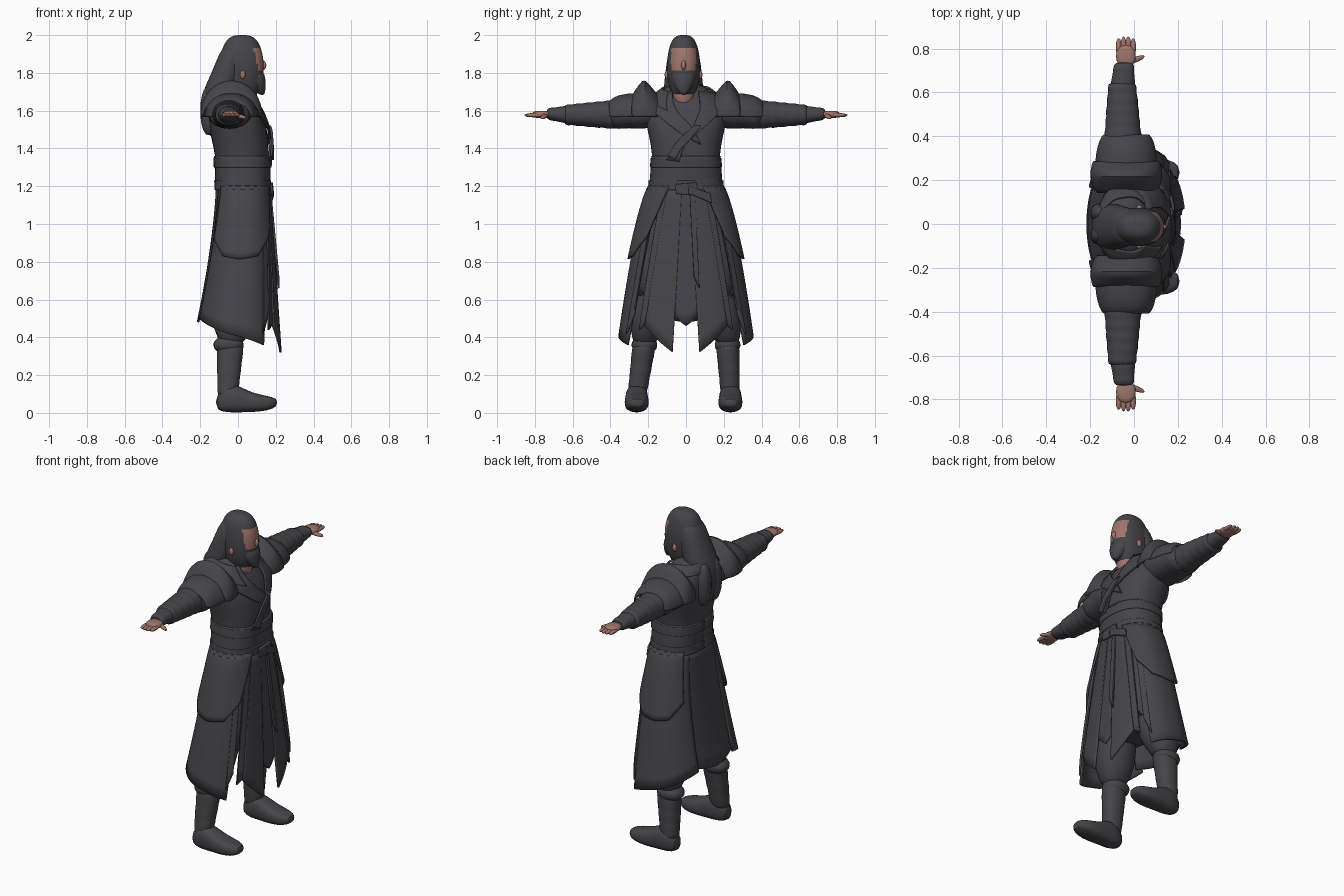
import bpy, bmesh, math
from mathutils import Vector

if "Cube" in bpy.data.objects:
    bpy.data.objects.remove(bpy.data.objects["Cube"])


def material(name, red, green, blue):
    colour = (red, green, blue, 1)
    mat = bpy.data.materials.new(name)
    mat.use_nodes = True
    mat.diffuse_color = colour
    mat.node_tree.nodes["Principled BSDF"].inputs["Base Color"].default_value = colour
    return mat


CLOTH = material("charcoal cloth", .06, .06, .068)
SKIN = material("skin", .34, .18, .15)
WAIST = 1.2
MIDLINE = -.013


def finish(name, bm, mat, thickness=0, smooth_levels=0):
    bmesh.ops.recalc_face_normals(bm, faces=bm.faces)
    mesh = bpy.data.meshes.new(name)
    bm.to_mesh(mesh)
    bm.free()
    mesh.materials.append(mat)
    obj = bpy.data.objects.new(name, mesh)
    bpy.context.collection.objects.link(obj)
    if thickness:
        solid = obj.modifiers.new("thickness", "SOLIDIFY")
        solid.thickness, solid.offset = thickness, 0
    if smooth_levels:
        subdivide = obj.modifiers.new("rounding", "SUBSURF")
        subdivide.levels = subdivide.render_levels = smooth_levels
    bpy.ops.object.select_all(action="DESELECT")
    obj.select_set(True)
    bpy.context.view_layer.objects.active = obj
    bpy.ops.object.shade_smooth_by_angle(angle=math.radians(40))
    return obj


def signed_power(value, power):
    return math.copysign(abs(value) ** power, value)


def rounded_ring(angle, squareness):
    return (signed_power(math.cos(angle), squareness), signed_power(math.sin(angle), squareness))


def skin_rows(bm, rows, closed):
    """Join neighbouring rows of vertices with quads."""
    for row, following in zip(rows, rows[1:]):
        for i in range(len(row) if closed else len(row) - 1):
            j = (i + 1) % len(row)
            bm.faces.new((row[i], row[j], following[j], following[i]))


def loft(name, axis, rows, mat=CLOTH, segments=16, squareness=.9, smooth_levels=1):
    """Closed tube; row = (position on axis, two centre offsets, two radii)."""
    bm, rings = bmesh.new(), []
    for position, centre_a, centre_b, radius_a, radius_b in rows:
        ring = []
        for i in range(segments):
            a, b = rounded_ring(math.tau * i / segments, squareness)
            point = [centre_a + radius_a * a, centre_b + radius_b * b]
            point.insert("xyz".index(axis), position)
            ring.append(bm.verts.new(point))
        rings.append(ring)
    skin_rows(bm, rings, True)
    bm.faces.new(rings[0])
    bm.faces.new(rings[-1])
    return finish(name, bm, mat, smooth_levels=smooth_levels)


def blend(start, end, k):
    return [a + (b - a) * k for a, b in zip(start, end)]


def gathered(start, end, steps, ripple):
    """Rows between two end rows, swelling and pinching like bunched cloth."""
    rows = []
    for i in range(steps + 1):
        *place, radius_a, radius_b = blend(start, end, i / steps)
        swell = ripple * (-1) ** i
        rows.append((*place, radius_a + swell, radius_b + swell))
    return rows


def ellipsoid(name, centre, size, mat=CLOTH, rings=12, segments=20, bluntness=.9):
    x, y, z = centre
    rows = []
    for i in range(rings):
        a = math.pi * ((i + .1) / (rings - .8) - .5)
        scale = math.cos(a) ** bluntness
        rows.append((z + size[2] * math.sin(a), x, y, size[0] * scale, size[1] * scale))
    return loft(name, "z", rows, mat, segments, smooth_levels=0)


def sheet(name, grid, smooth_levels=0):
    bm = bmesh.new()
    skin_rows(bm, [[bm.verts.new(point) for point in row] for row in grid], False)
    return finish(name, bm, CLOTH, .012, smooth_levels)


# Robe silhouette above the waist: height, back, front, half width
TORSO = [(1.75, -.13, 0, .07), (1.7, -.15, .055, .14), (1.6, -.168, .125, .23),
         (1.5, -.155, .16, .205), (1.35, -.115, .165, .172), (WAIST, -.11, .16, .185)]


def silhouette(z):
    if z < WAIST:
        drop = WAIST - z
        return -.11 - .16 * drop ** 1.5, .16 + .06 * drop, .185 + .18 * drop ** .7
    for high, low in zip(TORSO, TORSO[1:]):
        if z >= low[0]:
            return blend(high, low, (high[0] - z) / (high[0] - low[0]))[1:]


def on_robe(degrees, z, offset):
    back, front, width = silhouette(z)
    a, b = rounded_ring(math.radians(degrees), .83)
    return Vector(((back + front) / 2 + ((front - back) / 2 + offset) * a, (width + offset) * b, z))


def panel(name, top, bottom, tops, hems, offset=.012, side=1, flare=0):
    """Cloth over the robe between two angle spans, with evenly spread top and hem heights."""
    def along(values, k):
        spot = k * (len(values) - 1)
        i = min(int(spot), len(values) - 2)
        return values[i] + (values[i + 1] - values[i]) * (spot - i)
    columns, drops, grid = 24, 12, []
    for i in range(columns + 1):
        k = i / columns
        start = (along(top, k), along(tops, k))
        end = (along(bottom, k), along(hems, k))
        column = []
        for j in range(drops + 1):
            degrees, z = blend(start, end, j / drops)
            column.append(on_robe(side * degrees, z, offset + flare * j / drops))
        grid.append(column)
    return sheet(name, grid)


def skirt_panel(name, top, bottom, hems, offset, side=1):
    """Panel hanging from the belt, close at the waist and looser at the hem."""
    return panel(name, top, bottom, (WAIST, WAIST), hems, offset / 3, side, offset * .7)


# Torso and inner skirt
body_rows = []
for z in [row[0] for row in TORSO] + [1.1, 1, .8, .56]:
    back, front, width = silhouette(z)
    body_rows.append((z, (back + front) / 2, 0, (front - back) / 2, width))
loft("robe_body", "z", body_rows, segments=24, squareness=.83)
ellipsoid("neck", (.03, MIDLINE, 1.69), (.07, .058, .1), SKIN)

# Belt: one broad wrap with a rolled lower edge
panel("belt", (180, 540), (180, 540), (1.36, 1.36), (1.21, 1.21), .004)
for i, z in enumerate((1.2, 1.32)):
    panel(f"belt_fold_{i}", (180, 540), (180, 540), (z + .03, z + .03), (z - .02, z - .02), .009)
panel("belt_knot", (-12, 12), (-10, 14), (1.21, 1.22), (1.16, 1.15), .02)
panel("belt_end", (2, 30), (2, 30), (WAIST, 1.16), (1.16, 1.11), .022)
skirt_panel("hanging_sash", (3, 9), (5, 9), (.72, .66), .024)

# Crossed lapels and loose chest fold
panel("outer_lapel", (75, 22), (-30, -8), (1.69, 1.7), (1.34, 1.33), .01)
panel("inner_lapel", (-75, -25), (8, 20), (1.69, 1.7), (1.44, 1.42), .004)
panel("chest_fold", (16, 8), (-14, -25), (1.52, 1.52), (1.34, 1.36), .016, flare=.008)

# Skirt middle panels
skirt_panel("front_centre_panel", (-13, 13), (-13, 13), (.56, .46, .56), .004)
skirt_panel("back_panel", (146, 214), (148, 212), (.52, .48, .52), .004)

# Head with a bare face between hair and beard
head = ellipsoid("head", (.02, MIDLINE, 1.83), (.116, .087, .17), rings=48, segments=64, bluntness=.65)
head.data.materials.append(SKIN)
for face in head.data.polygons:
    x, y, z = face.center
    if x > .05 and 1.81 < z < 1.93 and abs(y - MIDLINE) < .066:
        face.material_index = 1
ellipsoid("nose", (.128, MIDLINE, 1.84), (.022, .013, .026), SKIN)
loft("beard", "z", [(1.82, .08, MIDLINE, .058, .072), (1.76, .09, MIDLINE, .058, .064),
                    (1.72, .105, MIDLINE, .043, .045), (1.68, .13, MIDLINE, .01, .01)])
loft("long_hair", "z", [(1.95, -.02, MIDLINE, .05, .06), (1.9, -.035, MIDLINE, .068, .087),
                        (1.8, -.06, MIDLINE, .08, .098), (1.7, -.1, MIDLINE, .092, .11),
                        (1.6, -.135, MIDLINE, .065, .105), (1.45, -.13, MIDLINE, .03, .05)])
for i, y in enumerate((-.05, .05)):
    ellipsoid(f"hair_lock_{i}", (-.155, y, 1.6), (.045, .045, .13))

# Shoulder guards: distance out, ridge height, reach front to back
GUARDS = {
    "shoulder_guard": [(.14, 1.67, .13), (.18, 1.71, .155), (.22, 1.77, .16), (.24, 1.74, .16), (.29, 1.67, .15)],
    "shoulder_flap": [(.25, 1.69, .14), (.32, 1.685, .135), (.38, 1.67, .12), (.41, 1.64, .1)],
}

for side, word in ((1, "left"), (-1, "right")):
    def mirrored(rows):
        return [(side * row[0], *row[1:]) for row in rows]

    panel(word + "_collar", (35, 90, 180), (20, 80, 180), (1.7, 1.72, 1.74), (1.6, 1.67, 1.68), .008, side)

    # Skirt side layers
    skirt_panel(word + "_front_panel", (4, 24), (8, 35), (.32, .46), .014, side)
    skirt_panel(word + "_front_strip", (22, 34), (31, 43), (.48, .44), .006, side)
    skirt_panel(word + "_side_panel", (40, 150), (56, 155), (.36, .5), .014, side)
    skirt_panel(word + "_side_pleat", (42, 52), (49, 58), (.52, .42), .022, side)
    skirt_panel(word + "_thigh_guard", (22, 138), (44, 140), (.93, .83, .815, .83, .92), .026, side)

    # Sleeve with puffed upper arm, gathered forearm and snug wrist
    upper = gathered((.14, -.045, 1.6, .128, .095), (.41, -.045, 1.583, .105, .08), 5, .004)
    loft(word + "_upper_sleeve", "y", mirrored(upper))
    forearm = gathered((.36, -.05, 1.58, .09, .08), (.65, -.054, 1.578, .063, .053), 11, .004)
    loft(word + "_forearm_sleeve", "y", mirrored(forearm))
    wrist = gathered((.6, -.053, 1.578, .06, .052), (.74, -.045, 1.583, .045, .03), 5, .002)
    loft(word + "_wrist_wrap", "y", mirrored(wrist))
    for guard, profile in GUARDS.items():
        grid = []
        for out, ridge, reach in profile:
            arch = [rounded_ring(math.pi * j / 16, .95) for j in range(17)]
            grid.append([(-.035 + reach * a, side * out, 1.565 + (ridge - 1.565) * b) for a, b in arch])
        sheet(f"{word}_{guard}", grid, 1)

    # Hand and ear
    ellipsoid(word + "_palm", (-.037, side * .765, 1.58), (.045, .052, .019), SKIN, bluntness=.6)
    for i in range(4):
        length = .047 - .004 * abs(i - 1.5)
        ellipsoid(f"{word}_finger_{i}", (-.07 + .022 * i, side * (.765 + length), 1.576),
                  (.013, length, .011), SKIN)
    loft(word + "_thumb", "x", [(-.03, side * .74, 1.58, .014, .012), (.01, side * .75, 1.57, .016, .013),
                                (.05, side * .765, 1.56, .008, .007)], SKIN)
    ellipsoid(word + "_ear", (.025, MIDLINE + side * .088, 1.79), (.014, .012, .022), SKIN)

    # Trouser leg tucked into a boot
    loft(word + "_trouser", "z", [(.36, -.035, side * .22, .066, .062), (.42, -.03, side * .21, .085, .078),
                                  (.48, -.025, side * .2, .12, .108), (.7, 0, side * .14, .12, .11)])
    foot_y = side * .248 + MIDLINE
    shaft = gathered((.08, -.055, foot_y, .054, .05), (.37, -.04, side * .22, .074, .064), 8, .002)
    loft(word + "_boot_shaft", "z", shaft)
    ellipsoid(word + "_boot_cuff", (-.05, side * .22, .36), (.08, .068, .05))
    foot = [(-.12, .055, .035, .042), (-.05, .077, .062, .077), (.01, .073, .06, .071),
            (.07, .055, .066, .052), (.16, .05, .064, .04), (.21, .055, .03, .02)]
    loft(word + "_boot_foot", "x", [(x, foot_y, *rest) for x, *rest in foot], squareness=.75)
